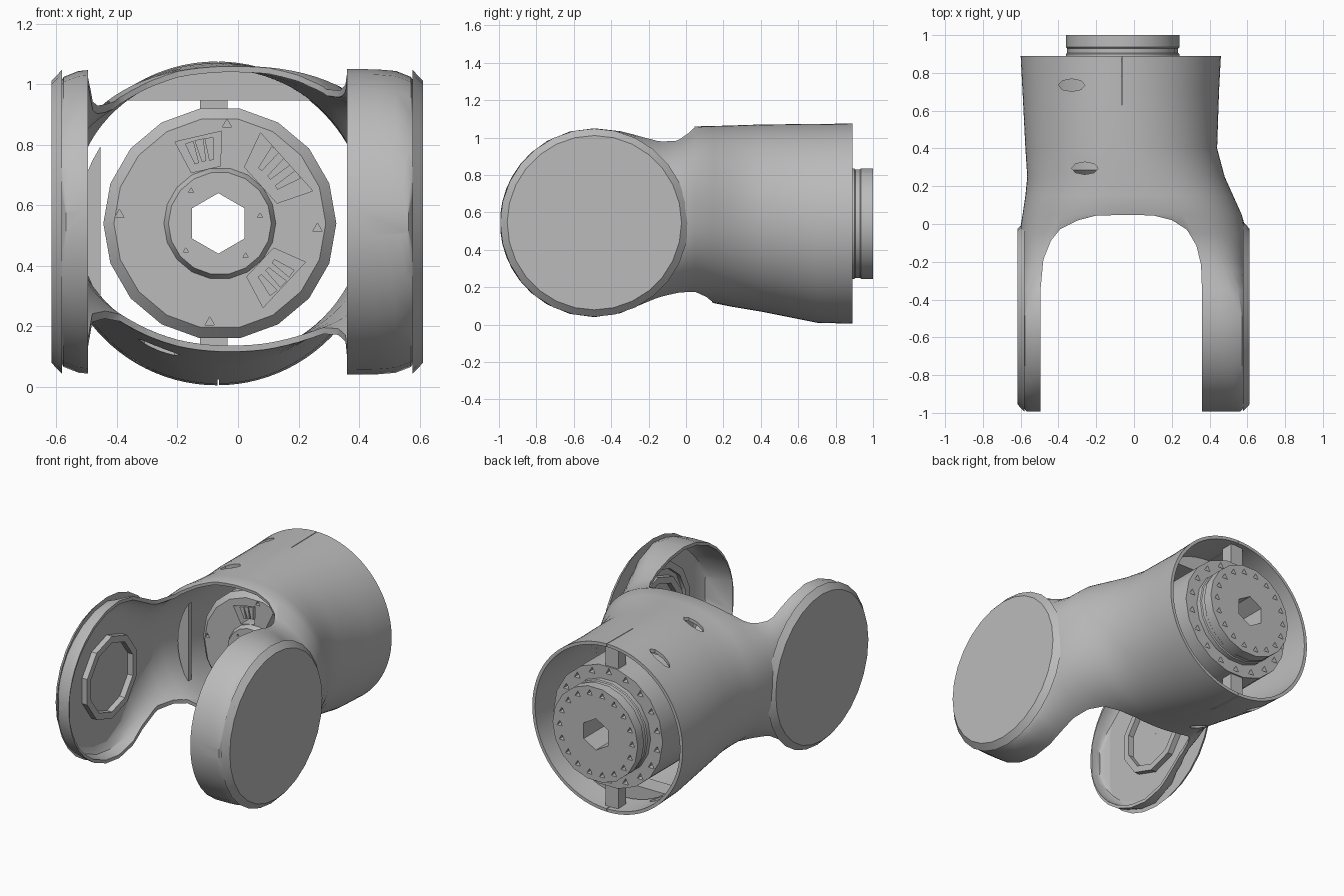
import bpy, bmesh, math
from mathutils import Matrix, Vector

if "Cube" in bpy.data.objects:
    bpy.data.objects.remove(bpy.data.objects["Cube"], do_unlink=True)

grey = bpy.data.materials.new("plain_grey")
grey.use_nodes = True
grey.diffuse_color = (0.5, 0.5, 0.5, 1)
grey.node_tree.nodes["Principled BSDF"].inputs["Base Color"].default_value = (0.5, 0.5, 0.5, 1)

CX, CZ = -0.065, 0.54        # axis of the tube
HUB_Y, HUB_R = -0.49, 0.505  # centre and radius of the fork ends
WALL = 0.02


def finish(bm, name):
    bmesh.ops.recalc_face_normals(bm, faces=bm.faces)
    me = bpy.data.meshes.new(name)
    bm.to_mesh(me)
    bm.free()
    ob = bpy.data.objects.new(name, me)
    bpy.context.collection.objects.link(ob)
    me.materials.append(grey)
    return ob


def activate(ob):
    bpy.ops.object.select_all(action='DESELECT')
    ob.select_set(True)
    bpy.context.view_layer.objects.active = ob


def smooth(ob, angle=30):
    activate(ob)
    bpy.ops.object.shade_smooth_by_angle(angle=math.radians(angle))


def cut(ob, bm):
    cutter = finish(bm, "cutter")
    mod = ob.modifiers.new("cut", 'BOOLEAN')
    mod.operation, mod.solver, mod.object = 'DIFFERENCE', 'EXACT', cutter
    activate(ob)
    bpy.ops.object.modifier_apply(modifier=mod.name)
    bpy.data.objects.remove(cutter, do_unlink=True)


def prism(bm, low, high):
    """Closed solid between two matching loops of points."""
    a, b = [[bm.verts.new(p) for p in loop] for loop in (low, high)]
    bm.faces.new(a)
    bm.faces.new(b[::-1])
    for i in range(len(a)):
        j = (i + 1) % len(a)
        bm.faces.new((a[i], b[i], b[j], a[j]))


def box(name, lo, hi):
    bm = bmesh.new()
    prism(bm, *[[(x, y, z) for x, y in ((lo[0], lo[1]), (hi[0], lo[1]), (hi[0], hi[1]), (lo[0], hi[1]))]
                for z in (lo[2], hi[2])])
    return finish(bm, name)


def polar(r, deg, y):
    a = math.radians(deg)
    return Vector((CX + r * math.cos(a), y, CZ + r * math.sin(a)))


def chord_block(name, mid, half, r, y0, y1):
    """Circle segment that fills the shell between a flat side and the wall."""
    bm = bmesh.new()
    prism(bm, *[[polar(r, mid + half * k / 5, y) for k in range(-5, 6)] for y in (y0, y1)])
    return finish(bm, name)


def pin(bm, centre, r, y0, y1, sides):
    """Prism along y with a corner on top, used as a drill."""
    turns = [math.pi / 2 + math.tau * k / sides for k in range(sides)]
    prism(bm, *[[(centre.x + r * math.cos(t), y, centre.z + r * math.sin(t)) for t in turns]
                for y in (y0, y1)])


def lathe(name, profile, steps, matrix):
    """Spin a closed (radius, height) profile round z, then place it."""
    bm = bmesh.new()
    rings = [[bm.verts.new((r * math.cos(math.tau * k / steps), r * math.sin(math.tau * k / steps), h))
              for r, h in profile] for k in range(steps)]
    m = len(profile)
    for k in range(steps):
        a, b = rings[k], rings[(k + 1) % steps]
        for i in range(m):
            j = (i + 1) % m
            bm.faces.new((a[i], a[j], b[j], b[i]))
    bm.transform(matrix)
    return finish(bm, name)


# Forked shell: stations of y, left x, right x, bottom z, top z, squareness
stations = [
    (0.89, -0.60, 0.46, 0.005, 1.075, 2), (0.7, -0.59, 0.45, 0.01, 1.073, 2),
    (0.4, -0.575, 0.44, 0.07, 1.07, 2.05), (0.25, -0.565, 0.48, 0.095, 1.065, 2.1),
    (0.15, -0.575, 0.525, 0.115, 1.062, 2.2), (0.05, -0.59, 0.57, 0.13, 1.06, 2.3),
    (-0.05, -0.606, 0.598, 0.127, 1.012, 2.6), (-0.15, -0.608, 0.603, 0.11, 1.01, 3),
    (-0.25, -0.608, 0.603, 0.092, 1.018, 4.5), (-0.35, -0.608, 0.603, 0.06, 1.035, 8),
    (HUB_Y, -0.608, 0.603, 0.04, 1.05, 13)]
for deg in (15, 30, 42, 52, 61, 69, 77, 85):
    a = math.radians(deg)
    h, tuck = HUB_R * math.cos(a), 0.04 * max(0, (deg - 52) / 33)
    stations.append((HUB_Y - HUB_R * math.sin(a), -0.608 + tuck, 0.603 - tuck, 0.545 - h, 0.545 + h, 13))


def section(bm, st, inset, count=96):
    y, x0, x1, z0, z1, n = st
    a, h = (x1 - x0) / 2 - inset, (z1 - z0) / 2 - inset
    ring = []
    for k in range(count):
        c, s = math.cos(math.tau * k / count), math.sin(math.tau * k / count)
        r = (abs(c) ** n + abs(s) ** n) ** (-1 / n)
        ring.append(bm.verts.new(((x0 + x1) / 2 + a * r * c, y, (z0 + z1) / 2 + h * r * s)))
    return ring


bm = bmesh.new()
outer = [section(bm, st, 0) for st in stations]
inner = [section(bm, st, WALL) for st in stations if st[4] - st[3] > 0.2]
rings = outer[::-1] + inner
for a, b in zip(rings, rings[1:]):
    for k in range(len(a)):
        j = (k + 1) % len(a)
        bm.faces.new((a[k], a[j], b[j], b[k]))
bm.faces.new(rings[0])
bm.faces.new(rings[-1])
shell = finish(bm, "forked_shell")

# Fork gap, leaning so that it reaches further back underneath
gap = [(-0.495, -1.2), (-0.495, -0.35), (-0.48, -0.2), (-0.44, -0.1), (-0.39, -0.035), (-0.3, 0.015),
       (-0.2, 0.045), (-0.05, 0.05), (0.1, 0.047), (0.2, 0.02), (0.28, -0.035), (0.33, -0.12),
       (0.355, -0.22), (0.36, -0.35), (0.36, -1.2)]
bm = bmesh.new()
prism(bm, [(x, y + 0.115, -0.1) for x, y in gap], [(x, y - 0.016, 1.2) for x, y in gap])
cut(shell, bm)

# Seam slots and screw holes, above and below
bm = bmesh.new()
for z0, z1 in ((-0.1, 0.3), (0.8, 1.2)):
    slot = [(CX - 0.002, 0.63), (CX + 0.002, 0.63), (CX + 0.002, 0.95), (CX - 0.002, 0.95)]
    prism(bm, [(x, y, z0) for x, y in slot], [(x, y, z1) for x, y in slot])
    for hx, hy in ((-0.33, 0.735), (-0.26, 0.295)):
        oval = [(hx + 0.07 * math.cos(math.tau * k / 8), hy + 0.033 * math.sin(math.tau * k / 8))
                for k in range(8)]
        prism(bm, [(x, y, z0) for x, y in oval], [(x, y, z1) for x, y in oval])
cut(shell, bm)
smooth(shell)

# Flat round caps with a chamfer on the outside of both fork ends
hub = Matrix.Translation((0, HUB_Y, 0.545)) @ Matrix.Rotation(math.pi / 2, 4, 'Y')
for name, side, face in (("left_fork_cap", 1, 0.611), ("right_fork_cap", -1, -0.616)):
    back = face - side * 0.035
    smooth(lathe(name, [(0.001, face), (0.466, face), (0.503, back), (0.001, back)], 28, hub), 20)

# Drive unit with output flange
core = lathe("drive_unit", [
    (0.06, 0.22), (0.17, 0.22), (0.185, 0.25), (0.35, 0.25), (0.385, 0.285), (0.385, 0.87),
    (0.3, 0.87), (0.3, 0.9), (0.294, 0.906), (0.294, 0.93), (0.3, 0.936), (0.3, 1.0), (0.06, 1.0)],
    18, Matrix.Translation((CX + 0.005, 0, CZ)) @ Matrix.Rotation(-math.pi / 2, 4, 'X'))
bm = bmesh.new()
pin(bm, polar(0, 0, 0), 0.1, 0.1, 1.1, 6)
for k in range(18):
    pin(bm, polar(0.345, 20 * k + 10, 0), 0.024, 0.83, 0.89, 3)
    pin(bm, polar(0.255, 20 * k, 0), 0.022, 0.96, 1.1, 3)
for deg in (175, -3, -95, 85):
    pin(bm, polar(0.328, deg, 0), 0.018, 0.2, 0.31, 3)
for deg in (10, 130, 220, 310):
    pin(bm, polar(0.14, deg, 0), 0.01, 0.1, 0.26, 3)

# Pockets in the front of the drive unit: middle angle, half width, radii
pockets = [(103, 15, 0.19, 0.305), (42, 23, 0.205, 0.33), (-43, 19, 0.2, 0.315)]
for mid, half, r0, r1 in pockets:
    corners = [(r0, mid - half), (r1, mid - half), (r1, mid + half), (r0, mid + half)]
    prism(bm, *[[polar(r, d, y) for r, d in corners] for y in (0.2, 0.33)])
cut(core, bm)
smooth(core)

# Ribs standing in the pockets
bm = bmesh.new()
for mid, half, r0, r1 in pockets:
    for off in (-0.45, 0, 0.45):
        d = mid + off * half
        corners = [(r0 + 0.02, d - 2), (r1 - 0.02, d - 3), (r1 - 0.02, d + 3), (r0 + 0.02, d + 2)]
        prism(bm, *[[polar(r, e, y) for r, e in corners] for y in (0.265, 0.34)])
finish(bm, "pocket_ribs")

# Bearing rings inside the fork ends
ring = [(0.22, 0), (0.262, 0), (0.262, 0.055), (0.22, 0.055)]
smooth(lathe("right_bearing_ring", [(r, h - 0.6) for r, h in ring], 10, hub))
smooth(lathe("left_bearing_ring", [(r, 0.595 - h) for r, h in ring], 10, hub))
smooth(lathe("left_bearing_collar", [(r + 0.08, 0.595 - h * 0.8) for r, h in ring], 14, hub))

# Mounts that carry the drive unit in the shell
box("upper_tab", (CX - 0.06, 0.78, 0.9), (CX + 0.03, 0.86, 1.06))
box("lower_tab", (CX - 0.06, 0.78, 0.025), (CX + 0.03, 0.86, 0.18))
chord_block("upper_mount", 90, 38, 0.515, 0.45, 0.62)
chord_block("lower_mount", -90, 36, 0.505, 0.6, 0.72)
chord_block("side_rib", 180, 33, 0.465, 0.15, 0.18)
